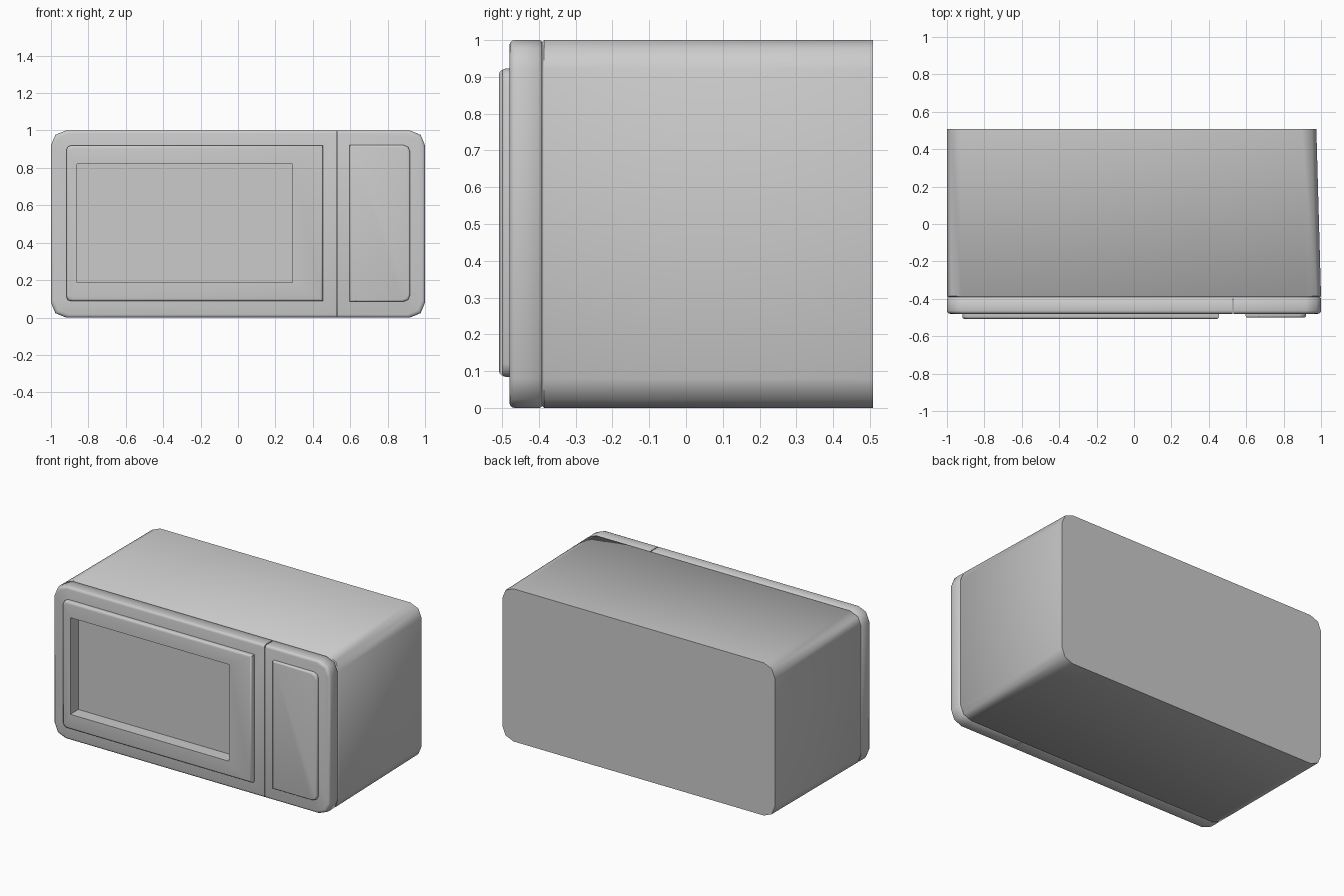
import bpy, bmesh, math

if "Cube" in bpy.data.objects:
    bpy.data.objects.remove(bpy.data.objects["Cube"])


def outline(x0, x1, z0, z1, rl, rr, seg):
    """Rounded rectangle in x-z; rl and rr are the left and right corner radii."""
    pts = []
    for cx, cz, r, a in ((x1 - rr, z1 - rr, rr, 0), (x0 + rl, z1 - rl, rl, 90),
                         (x0 + rl, z0 + rl, rl, 180), (x1 - rr, z0 + rr, rr, 270)):
        n = seg if r > 0 else 0
        for i in range(n + 1):
            t = math.radians(a + 90 * i / max(n, 1))
            pts.append((cx + r * math.cos(t), cz + r * math.sin(t)))
    return pts


def loft(name, rect, radii, levels, seg=2):
    """Stack outlines along y; each level is (y, left, right, top-bottom inset)."""
    bm = bmesh.new()
    rings = []
    x0, x1, z0, z1 = rect
    for y, il, ir, iz in levels:
        pts = outline(x0 + il, x1 - ir, z0 + iz, z1 - iz, *radii, seg)
        rings.append([bm.verts.new((x, y, z)) for x, z in pts])
    for a, b in zip(rings, rings[1:]):
        for i in range(len(a)):
            j = (i + 1) % len(a)
            bm.faces.new((a[i], a[j], b[j], b[i]))
    bm.faces.new(rings[0])
    bm.faces.new(rings[-1])
    bmesh.ops.recalc_face_normals(bm, faces=bm.faces)
    mesh = bpy.data.meshes.new(name)
    bm.to_mesh(mesh)
    bm.free()
    ob = bpy.data.objects.new(name, mesh)
    bpy.context.collection.objects.link(ob)
    return ob


def rounded_front(y, back, r, left=1, right=1):
    """Levels for a plate whose front edge is rounded over by r."""
    lv = []
    for i in range(4):
        t = math.pi / 2 * i / 3
        d = r * (1 - math.sin(t))
        lv.append((y + r * (1 - math.cos(t)), d * left, d * right, d))
    return lv + [(back, 0, 0, 0)]


# Cabinet: the right side tapers slightly toward the back
cabinet = loft("cabinet", (-1, 1, 0, 1), (0.08, 0.08),
               [(-0.391, 0.006, 0.006, 0.006), (-0.385, 0, 0, 0), (0.508, 0, 0.025, 0)])

# Door and control panel, split by a narrow vertical gap
back_lip = (-0.391, 0.004, 0.004, 0.004)
door = loft("door", (-1, 0.527, 0, 1), (0.08, 0),
            rounded_front(-0.48, -0.397, 0.016, right=0) + [(-0.391, 0.005, 0, 0.005)])
control_panel = loft("control_panel", (0.533, 1, 0, 1), (0, 0.08),
                     rounded_front(-0.48, -0.397, 0.016, left=0) + [(-0.391, 0, 0.005, 0.005)])

# Raised door frame and keypad
frame = loft("door_frame", (-0.918, 0.455, 0.087, 0.92), (0.025, 0),
             rounded_front(-0.508, -0.478, 0.014))
keypad = loft("keypad", (0.597, 0.92, 0.085, 0.922), (0, 0.035),
              rounded_front(-0.5, -0.478, 0.01))

# Window recess cut through the frame into the door
cutter = loft("window_cutter", (-0.86, 0.292, 0.187, 0.82), (0, 0),
              [(-0.6, 0, 0, 0), (-0.425, 0, 0, 0)])
cutter.hide_render = True
cutter.hide_viewport = False
cutter.display_type = 'WIRE'
for ob in (door, frame):
    mod = ob.modifiers.new("window", 'BOOLEAN')
    mod.object = cutter
    mod.operation = 'DIFFERENCE'
    mod.solver = 'EXACT'
    bpy.context.view_layer.objects.active = ob
    bpy.ops.object.modifier_apply(modifier=mod.name)
bpy.data.objects.remove(cutter)

# Smooth rounded edges, keep hard corners
bpy.ops.object.select_all(action='DESELECT')
for ob in (cabinet, door, control_panel, frame, keypad):
    ob.select_set(True)
bpy.context.view_layer.objects.active = cabinet
bpy.ops.object.shade_smooth_by_angle(angle=math.radians(50))
